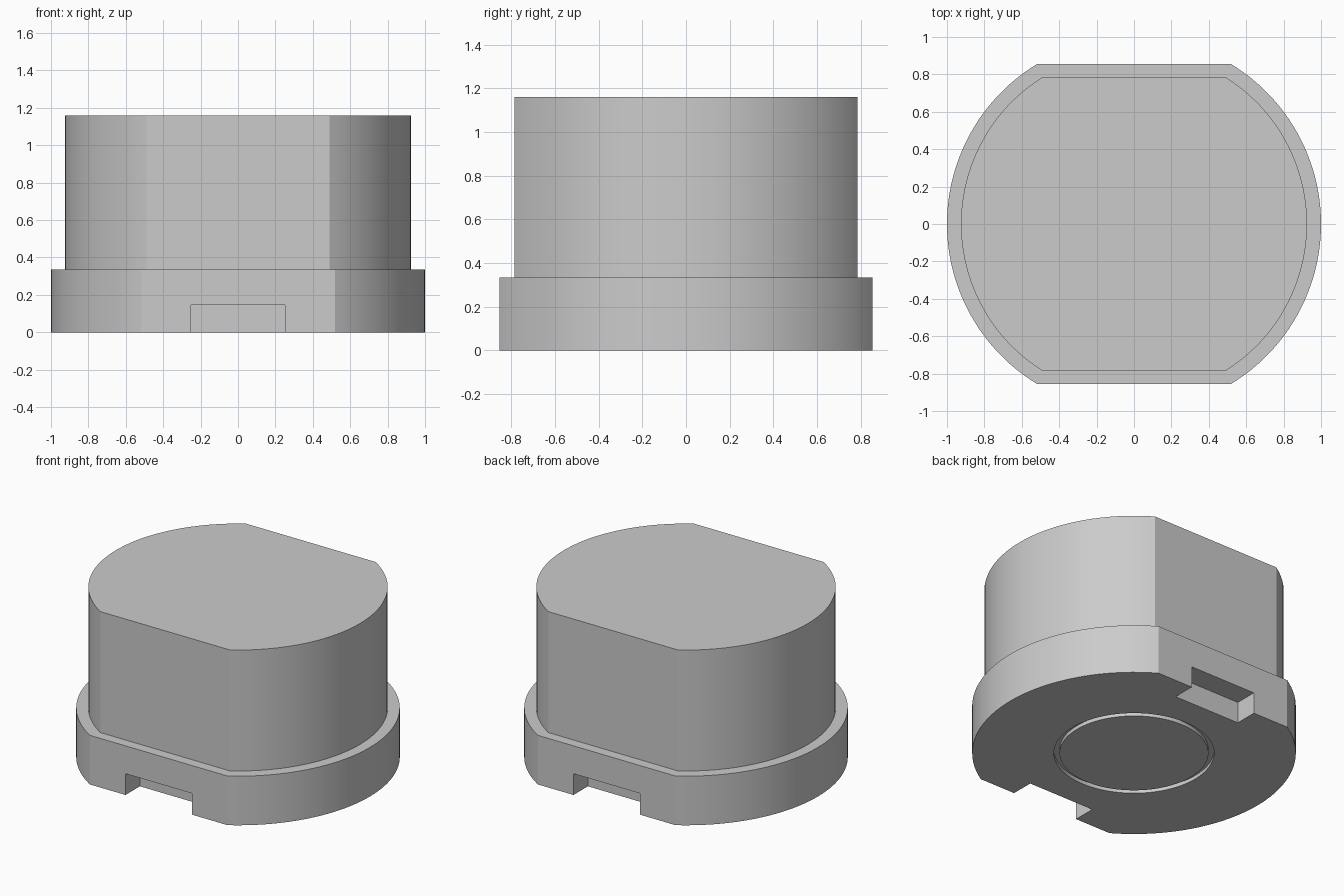
import bpy, bmesh, math

cube = bpy.data.objects.get("Cube")
if cube:
    bpy.data.objects.remove(cube, do_unlink=True)

grey = bpy.data.materials.new("light grey")
grey.use_nodes = True
colour = (0.6, 0.6, 0.6, 1)
grey.diffuse_color = colour
grey.node_tree.nodes["Principled BSDF"].inputs["Base Color"].default_value = colour


def flat_sided_outline(radius, flat, steps=48):
    """Circle with its front and back cut off at y = +-flat."""
    end = math.asin(flat / radius)
    right = [(radius * math.cos(a), radius * math.sin(a))
             for a in (-end + 2 * end * i / steps for i in range(steps + 1))]
    return right + [(-x, -y) for x, y in right]


def extrude_outline(name, outline, z0, z1):
    bm = bmesh.new()
    face = bm.faces.new([bm.verts.new((x, y, z0)) for x, y in outline])
    result = bmesh.ops.extrude_face_region(bm, geom=[face], use_keep_orig=True)
    top = [v for v in result["geom"] if isinstance(v, bmesh.types.BMVert)]
    bmesh.ops.translate(bm, verts=top, vec=(0, 0, z1 - z0))
    bmesh.ops.recalc_face_normals(bm, faces=bm.faces)
    return make_object(name, bm)


def make_object(name, bm):
    mesh = bpy.data.meshes.new(name)
    bm.to_mesh(mesh)
    bm.free()
    mesh.materials.append(grey)
    obj = bpy.data.objects.new(name, mesh)
    bpy.context.collection.objects.link(obj)
    return obj


def select_only(obj):
    bpy.ops.object.select_all(action="DESELECT")
    obj.select_set(True)
    bpy.context.view_layer.objects.active = obj


def cut(target, cutter):
    mod = target.modifiers.new("cut", "BOOLEAN")
    mod.operation, mod.solver, mod.object = "DIFFERENCE", "EXACT", cutter
    select_only(target)
    bpy.ops.object.modifier_apply(modifier=mod.name)
    bpy.data.objects.remove(cutter, do_unlink=True)


def ring_cutter(inner, outer, depth, steps=96):
    bm = bmesh.new()
    section = [(inner, -depth), (outer, -depth), (outer, depth), (inner, depth)]
    loops = []
    for i in range(steps):
        a = math.tau * i / steps
        loops.append([bm.verts.new((r * math.cos(a), r * math.sin(a), z))
                      for r, z in section])
    for i in range(steps):
        here, after = loops[i], loops[(i + 1) % steps]
        for k in range(4):
            n = (k + 1) % 4
            bm.faces.new((here[k], after[k], after[n], here[n]))
    bmesh.ops.recalc_face_normals(bm, faces=bm.faces)
    return make_object("groove_cutter", bm)


# Flanged base and upper body
base = extrude_outline("base", flat_sided_outline(1.0, 0.855), 0, 0.335)
body = extrude_outline("upper_body", flat_sided_outline(0.925, 0.785), 0.33, 1.16)

# Terminal notches at the front and back of the base
for side in (-1, 1):
    y0, y1 = side * 0.70, side * 1.0
    notch = extrude_outline("notch_cutter", [(-0.25, y0), (0.25, y0), (0.25, y1), (-0.25, y1)],
                            -0.1, 0.145)
    cut(base, notch)

# Shallow circular groove underneath
cut(base, ring_cutter(0.46, 0.495, 0.025))

for part in (base, body):
    select_only(part)
    bpy.ops.object.shade_smooth_by_angle(angle=math.radians(25))
